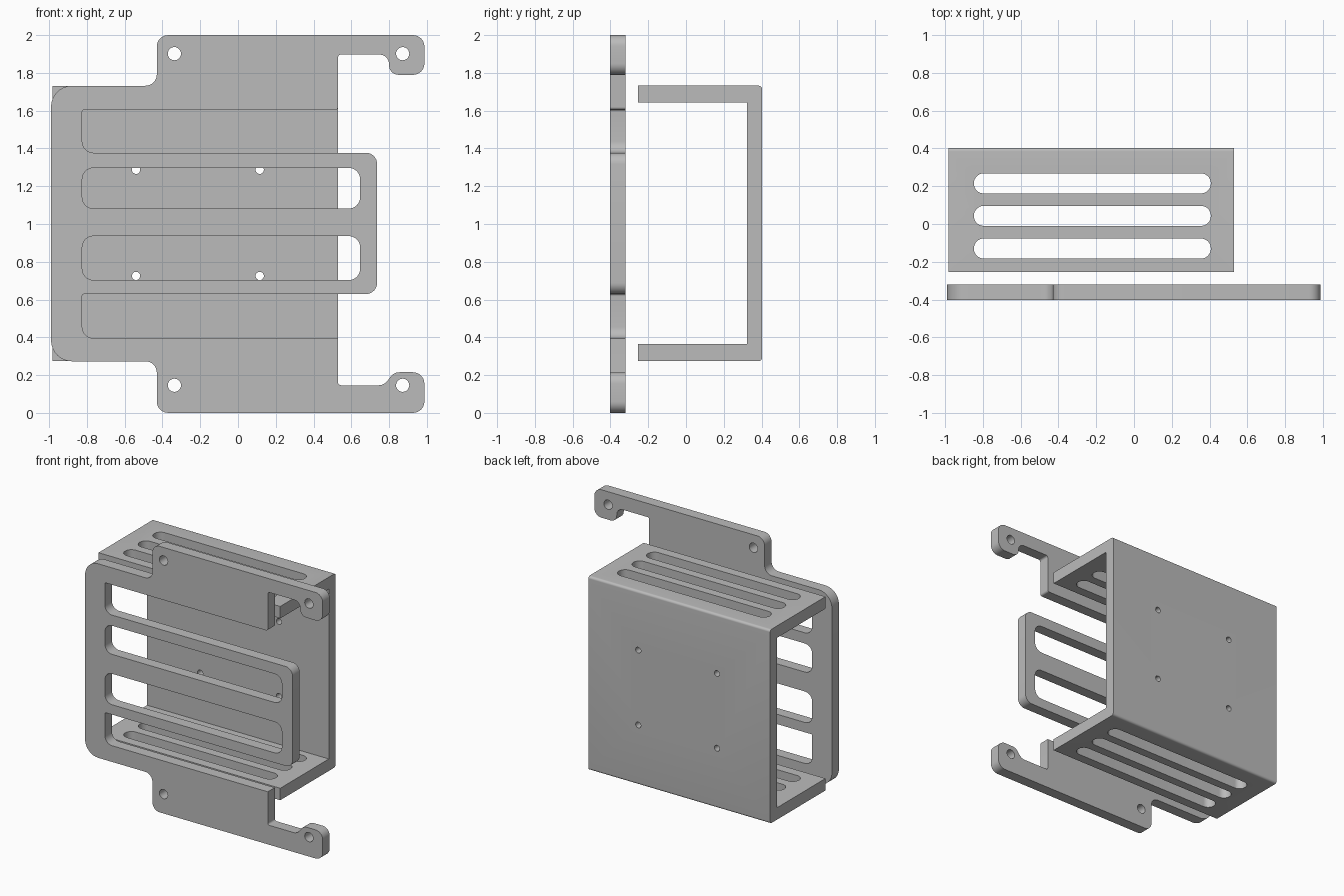
import bpy, bmesh, math
from mathutils import Matrix, Vector

cube = bpy.data.objects.get("Cube")
if cube:
    bpy.data.objects.remove(cube, do_unlink=True)

grey = bpy.data.materials.new("plain grey")
grey.use_nodes = True
grey.diffuse_color = (0.5, 0.5, 0.5, 1)
grey.node_tree.nodes["Principled BSDF"].inputs["Base Color"].default_value = (0.5, 0.5, 0.5, 1)

# Axes for (profile u, profile v, extrusion) as world coordinates
FACING_Y = lambda u, v, d: (u, d, v)
FACING_X = lambda u, v, d: (d, u, v)
FACING_Z = lambda u, v, d: (u, v, d)


def rounded(corners, steps=8):
    """Round every (u, v, radius) corner of a closed outline."""
    out = []
    for i, (u, v, r) in enumerate(corners):
        p = Vector((u, v))
        if r == 0:
            out.append(p)
            continue
        a = (Vector(corners[i - 1][:2]) - p).normalized()
        b = (Vector(corners[(i + 1) % len(corners)][:2]) - p).normalized()
        half = a.angle(b) / 2
        centre = p + (a + b).normalized() * (r / math.sin(half))
        start = p + a * (r / math.tan(half)) - centre
        end = p + b * (r / math.tan(half)) - centre
        sweep = start.angle_signed(end)
        for k in range(steps + 1):
            out.append(centre + Matrix.Rotation(-sweep * k / steps, 2) @ start)
    return out


def slot(u0, u1, v0, v1, r):
    return rounded([(u0, v0, r), (u1, v0, r), (u1, v1, r), (u0, v1, r)])


def circle(u, v, r, n=24):
    return [Vector((u + r * math.cos(math.tau * k / n), v + r * math.sin(math.tau * k / n)))
            for k in range(n)]


def prisms(name, shapes):
    """One object from (outline, axes, low, high) extrusions."""
    bm = bmesh.new()
    for outline, axes, low, high in shapes:
        rings = [[bm.verts.new(axes(p.x, p.y, d)) for p in outline] for d in (low, high)]
        for ring in rings:
            bm.faces.new(ring)
        n = len(outline)
        for i in range(n):
            j = (i + 1) % n
            bm.faces.new((rings[0][i], rings[0][j], rings[1][j], rings[1][i]))
    bmesh.ops.recalc_face_normals(bm, faces=bm.faces)
    mesh = bpy.data.meshes.new(name)
    bm.to_mesh(mesh)
    bm.free()
    obj = bpy.data.objects.new(name, mesh)
    bpy.context.collection.objects.link(obj)
    mesh.materials.append(grey)
    return obj


def cut_and_finish(obj, holes):
    cutter = prisms("cutter", holes)
    cutter.hide_render = True
    mod = obj.modifiers.new("holes", "BOOLEAN")
    mod.operation, mod.solver, mod.object = "DIFFERENCE", "EXACT", cutter
    bpy.ops.object.select_all(action="DESELECT")
    bpy.context.view_layer.objects.active = obj
    obj.select_set(True)
    bpy.ops.object.modifier_apply(modifier="holes")
    bpy.data.objects.remove(cutter, do_unlink=True)
    bpy.ops.object.shade_smooth_by_angle(angle=math.radians(30))


# Front mounting plate: side bar, middle loop and two hooked arms
R = 0.06
outline = rounded([
    (-0.99, 0.273, 0.11), (-0.43, 0.273, R), (-0.43, 0.0, R), (0.987, 0.0, R),
    (0.987, 0.215, R), (0.825, 0.215, R), (0.775, 0.146, R), (0.53, 0.146, 0.015),
    (0.53, 0.395, 0), (-0.825, 0.395, R), (-0.825, 0.629, 0.01),
    (0.737, 0.629, R), (0.737, 1.377, R),
    (-0.825, 1.377, R), (-0.825, 1.605, 0.01), (0.53, 1.605, 0.015),
    (0.53, 1.897, 0.015), (0.80, 1.897, 0.05), (0.80, 1.79, 0.05), (0.987, 1.79, R),
    (0.987, 2.0, R), (-0.43, 2.0, R), (-0.43, 1.732, R), (-0.99, 1.732, 0.11),
])
front_plate = prisms("front_plate", [(outline, FACING_Y, -0.403, -0.32)])
holes = [(slot(-0.825, 0.647, low, high, R), FACING_Y, -0.5, -0.2)
         for low, high in ((0.703, 0.936), (1.082, 1.297))]
holes += [(circle(x, z, 0.035), FACING_Y, -0.5, -0.2)
          for x in (-0.337, 0.872) for z in (0.146, 1.902)]
cut_and_finish(front_plate, holes)

# Rear channel: back wall with two slotted flanges
channel = rounded([
    (-0.255, 0.275, 0), (0.403, 0.275, 0.018), (0.403, 1.732, 0.018), (-0.255, 1.732, 0),
    (-0.255, 1.642, 0), (0.322, 1.642, 0), (0.322, 0.365, 0), (-0.255, 0.365, 0),
])
rear_channel = prisms("rear_channel", [(channel, FACING_X, -0.982, 0.53)])
holes = [(slot(-0.848, 0.407, y - 0.053, y + 0.053, 0.052), FACING_Z, 0.1, 1.9)
         for y in (-0.13, 0.043, 0.215)]
holes += [(circle(x, z, 0.022), FACING_Y, 0.29, 0.5)
          for x in (-0.54, 0.115) for z in (0.725, 1.287)]
cut_and_finish(rear_channel, holes)
